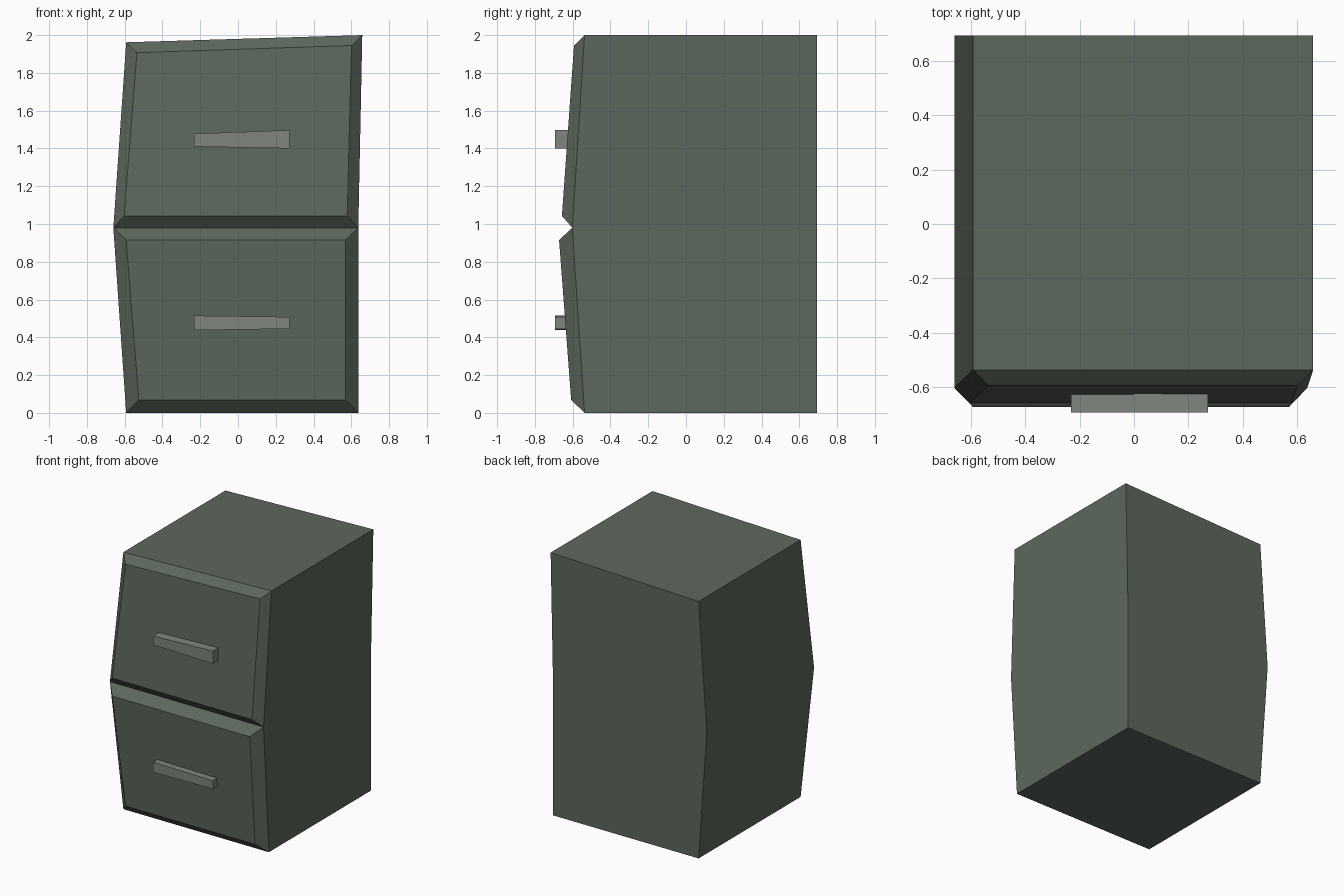
import bpy
import bmesh

if "Cube" in bpy.data.objects:
    bpy.data.objects.remove(bpy.data.objects["Cube"])


def material(name, rgb):
    m = bpy.data.materials.new(name)
    m.diffuse_color = (*rgb, 1)
    m.use_nodes = True
    m.node_tree.nodes["Principled BSDF"].inputs["Base Color"].default_value = m.diffuse_color
    return m


GREEN = material("dark green paint", (0.11, 0.138, 0.108))
GREY = material("grey metal", (0.215, 0.24, 0.21))


def loft(name, rings, mat, first_cap, last_cap):
    """Join successive four-point rings with quads, with optional end caps."""
    bm = bmesh.new()
    loops = [[bm.verts.new(p) for p in ring] for ring in rings]
    for a, b in zip(loops, loops[1:]):
        for i in range(4):
            j = (i + 1) % 4
            bm.faces.new((a[i], a[j], b[j], b[i]))
    if first_cap:
        bm.faces.new(loops[0])
    if last_cap:
        bm.faces.new(loops[-1])
    bmesh.ops.recalc_face_normals(bm, faces=bm.faces)
    mesh = bpy.data.meshes.new(name)
    bm.to_mesh(mesh)
    bm.free()
    mesh.materials.append(mat)
    obj = bpy.data.objects.new(name, mesh)
    bpy.context.collection.objects.link(obj)
    return obj


# Crooked cabinet levels: left x, left z, right x, right z, front y
BACK = 0.693
LEVELS = [
    (-0.592, 0.0, 0.637, 0.0, -0.537),
    (-0.66, 0.98, 0.637, 0.98, -0.602),
    (-0.592, 1.962, 0.658, 2.0, -0.537),
]


def level_ring(lx, lz, rx, rz, fy):
    return [(lx, fy, lz), (rx, fy, rz), (rx, BACK, rz), (lx, BACK, lz)]


# Cabinet shell, its front is closed by the drawers
body = loft("cabinet_body", [level_ring(*l) for l in LEVELS], GREEN, True, True)
bm = bmesh.new()
bm.from_mesh(body.data)
front = [f for f in bm.faces if all(v.co.y < 0 for v in f.verts)]
bmesh.ops.delete(bm, geom=front, context='FACES')
bm.to_mesh(body.data)
bm.free()


# Drawer fronts with bevelled rims, raised from the cabinet opening
def drawer(name, low, high, panel):
    rim = [(low[0], low[4], low[1]), (low[2], low[4], low[3]),
           (high[2], high[4], high[3]), (high[0], high[4], high[1])]
    loft(name, [rim, panel], GREEN, False, True)


drawer("lower_drawer", LEVELS[0], LEVELS[1],
       [(-0.525, -0.608, 0.069), (0.57, -0.608, 0.069),
        (0.57, -0.672, 0.915), (-0.592, -0.672, 0.915)])
drawer("upper_drawer", LEVELS[1], LEVELS[2],
       [(-0.603, -0.657, 1.043), (0.578, -0.657, 1.043),
        (0.601, -0.593, 1.945), (-0.535, -0.593, 1.907)])


# Tapered bar handles, sunk slightly into the drawers
def handle(name, left_z, right_z, back_y):
    ends = []
    for x, (z0, z1) in ((-0.232, left_z), (0.272, right_z)):
        ends.append([(x, -0.693, z0), (x, back_y, z0),
                     (x, back_y, z1), (x, -0.693, z1)])
    loft(name, ends, GREY, True, True)


handle("lower_handle", (0.438, 0.515), (0.445, 0.508), -0.63)
handle("upper_handle", (1.41, 1.478), (1.40, 1.497), -0.615)
